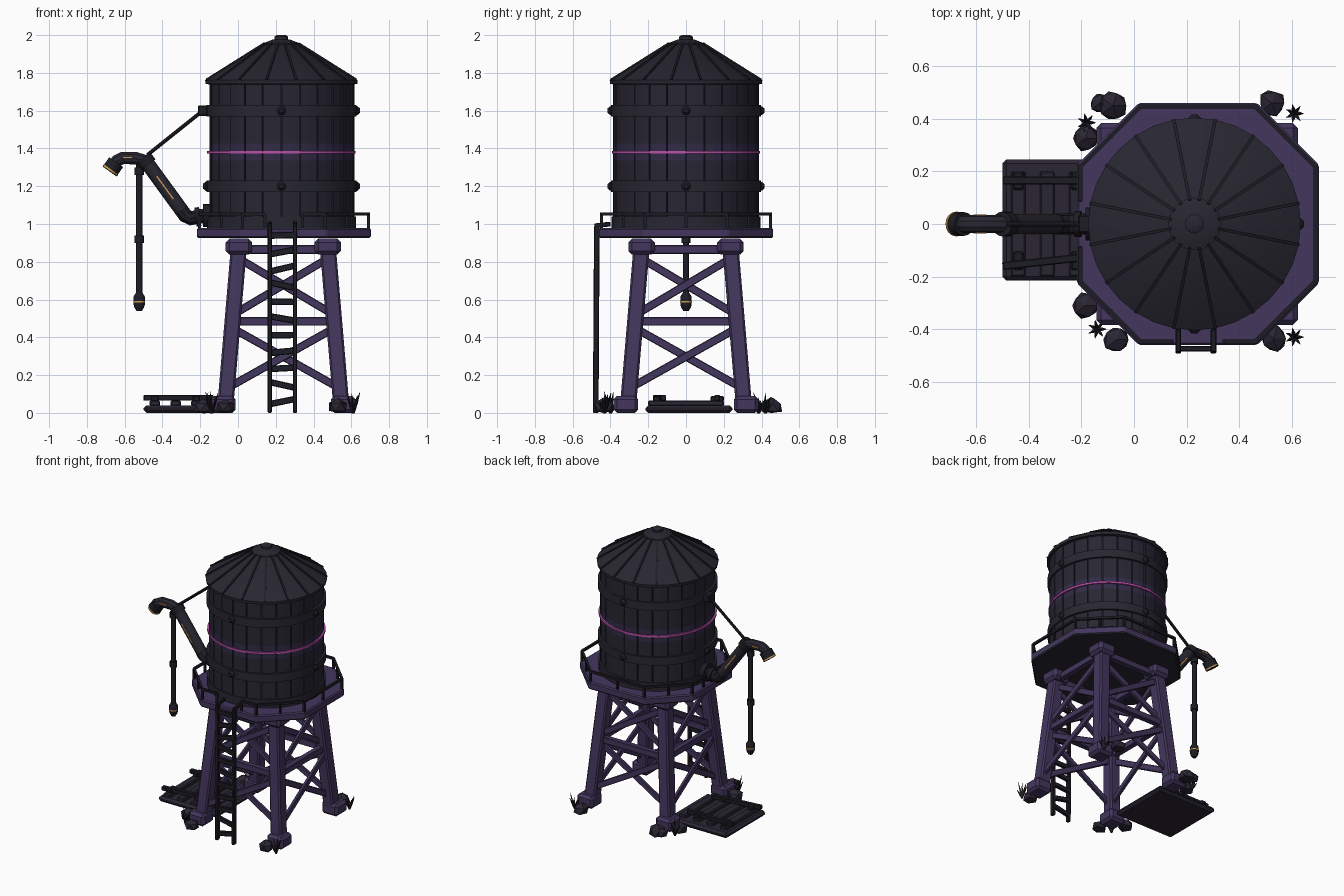
import bpy, bmesh, math, random
from mathutils import Vector, Matrix

random.seed(4)
cube = bpy.data.objects.get("Cube")
if cube:
    bpy.data.objects.remove(cube, do_unlink=True)


def material(name, r, g, b):
    m = bpy.data.materials.new(name)
    m.use_nodes = True
    m.diffuse_color = (r, g, b, 1)
    m.node_tree.nodes["Principled BSDF"].inputs["Base Color"].default_value = (r, g, b, 1)
    return m


PURPLE = material("purple timber", 0.056, 0.037, 0.11)
WOOD = material("dark stave wood", 0.021, 0.019, 0.032)
GLOW = material("violet tinted wood", 0.032, 0.023, 0.062)
ROOF = material("roof slate", 0.021, 0.02, 0.031)
METAL = material("black metal", 0.012, 0.012, 0.018)
PINK = material("pink light", 0.5, 0.08, 0.4)
GOLD = material("gold trim", 0.65, 0.33, 0.08)
ROCK = material("dark rock", 0.023, 0.019, 0.034)
CX = 0.23
UP = Vector((0, 0, 1))


def finish(name, bm, *mats, bevel=0, smooth=False):
    bmesh.ops.recalc_face_normals(bm, faces=bm.faces)
    me = bpy.data.meshes.new(name)
    bm.to_mesh(me)
    bm.free()
    for m in mats:
        me.materials.append(m)
    ob = bpy.data.objects.new(name, me)
    bpy.context.collection.objects.link(ob)
    if bevel:
        mod = ob.modifiers.new("bevel", "BEVEL")
        mod.width, mod.segments = bevel, 1
    if smooth:
        bpy.ops.object.select_all(action="DESELECT")
        ob.select_set(True)
        bpy.context.view_layer.objects.active = ob
        bpy.ops.object.shade_smooth_by_angle(angle=math.radians(35))
    return ob


def box(name, loc, size, mat, rot=Matrix(), bevel=0.006):
    bm = bmesh.new()
    bmesh.ops.create_cube(bm, size=1, matrix=Matrix.Translation(loc) @ rot @ Matrix.Diagonal((*size, 1)))
    return finish(name, bm, mat, bevel=bevel)


def beam(name, a, b, w, h, mat, bevel=0.004):
    a, b = Vector(a), Vector(b)
    d = (b - a).normalized()
    side = d.cross(UP if abs(d.z) < 0.95 else Vector((0, 1, 0))).normalized()
    rot = Matrix((side, d, side.cross(d))).transposed().to_4x4()
    return box(name, (a + b) / 2, (w, (b - a).length, h), mat, rot, bevel)


def lathe(name, prof, segs, mat, at=(CX, 0, 0), axis=UP, smooth=True, close=False):
    bm = bmesh.new()
    rot = UP.rotation_difference(Vector(axis)).to_matrix()
    rings = []
    for r, z in prof:
        rings.append([bm.verts.new(Vector(at) + rot @ Vector((r * math.cos(t), r * math.sin(t), z)))
                      for t in (math.tau * i / segs for i in range(segs))])
    pairs = list(zip(rings, rings[1:])) + ([(rings[-1], rings[0])] if close else [])
    for p, q in pairs:
        for i in range(segs):
            j = (i + 1) % segs
            bm.faces.new((p[i], p[j], q[j], q[i]))
    if not close:
        bm.faces.new(rings[0])
        bm.faces.new(rings[-1])
    return finish(name, bm, mat, smooth=smooth)


def rod(name, a, b, r, mat, segs=12):
    a, b = Vector(a), Vector(b)
    return lathe(name, [(r, 0), (r, (b - a).length)], segs, mat, a, b - a)


def tube(name, pts, r, mat):
    cu = bpy.data.curves.new(name, "CURVE")
    cu.dimensions, cu.bevel_depth, cu.bevel_resolution, cu.use_fill_caps = "3D", r, 3, True
    sp = cu.splines.new("POLY")
    sp.points.add(len(pts) - 1)
    for p, co in zip(sp.points, pts):
        p.co = (*co, 1)
    tmp = bpy.data.objects.new(name, cu)
    bm = bmesh.new()
    me = bpy.data.meshes.new_from_object(tmp)
    bm.from_mesh(me)
    bpy.data.objects.remove(tmp)
    return finish(name, bm, mat, smooth=True)


# Tank: core and slightly uneven staves, tinted around the light strip
lathe("tank_core", [(0.372, 0.98), (0.372, 1.75)], 48, METAL)
bm = bmesh.new()
N = 24
heights = (0.98, 1.335, 1.425, 1.75)
for i in range(N):
    r = 0.384 + random.uniform(-0.004, 0.004)
    angles = [math.tau * (i + f) / N for f in (0.03, 0.5, 0.97)]
    rows = []
    for z in heights:
        rows.append([bm.verts.new((CX + q * math.cos(t), q * math.sin(t), z))
                     for q, ts in ((r, angles), (0.36, angles[::-1])) for t in ts])
    for k, (p, q) in enumerate(zip(rows, rows[1:])):
        for j in range(6):
            f = bm.faces.new((p[j - 1], p[j], q[j], q[j - 1]))
            f.material_index = int(k == 1)
    bm.faces.new(rows[0])
    bm.faces.new(rows[-1])
finish("tank_staves", bm, WOOD, GLOW)


def hoop(name, z, h, r, mat):
    lathe(name, [(0.37, z - h), (r, z - h), (r, z + h), (0.37, z + h)], 48, mat, close=True)


for z in (1.2, 1.6):
    hoop("tank_hoop", z, 0.03, 0.398, ROOF)
    for k in range(4):
        d = Vector((math.cos(k * math.pi / 2), math.sin(k * math.pi / 2), 0))
        lathe("hoop_bolt", [(0.024, 0), (0.024, 0.012), (0.012, 0.026)], 10, METAL,
              Vector((CX, 0, z)) + d * 0.39, d)
hoop("tank_base_hoop", 1.01, 0.03, 0.394, ROOF)
hoop("light_strip", 1.38, 0.007, 0.393, PINK)

# Roof with seams and a cap
lathe("roof", [(0.36, 1.735), (0.402, 1.742), (0.404, 1.762), (0.09, 1.955)], 32, ROOF)
for i in range(16):
    t = math.tau * (i + 0.5) / 16
    c, s = math.cos(t), math.sin(t)
    beam("roof_seam", (CX + 0.403 * c, 0.403 * s, 1.763), (CX + 0.09 * c, 0.09 * s, 1.956), 0.012, 0.014, METAL, 0)
lathe("roof_cap", [(0.1, 1.94), (0.1, 1.955), (0.045, 1.977), (0.036, 1.977), (0.036, 1.992), (0.024, 2.0)], 20, ROOF)

# Octagonal deck: purple above and on the rim, dark underneath
PX = 0.243


def octagon(a, h):
    return [(PX + x, y) for x, y in ((a, -h), (a, h), (h, a), (-h, a), (-a, h), (-a, -h), (-h, -a), (h, -a))]


bm = bmesh.new()
low, high = ([bm.verts.new((x, y, z)) for x, y in octagon(0.46, 0.225)] for z in (0.925, 0.98))
for i in range(8):
    bm.faces.new((low[i - 1], low[i], high[i], high[i - 1]))
bm.faces.new(high)
bm.faces.new(low).material_index = 1
finish("deck", bm, PURPLE, WOOD, bevel=0.008)

# Railing, open at the ladder and at the spout
corners = octagon(0.447, 0.218)
for i, (x, y) in enumerate(corners):
    px, py = corners[i - 1]
    beam("rail_post", (x, y, 0.97), (x, y, 1.055), 0.016, 0.016, METAL, 0)
    gap = 0.1 if i == 7 else 0.09 if i == 5 else 0
    a, b, m = Vector((px, py, 1.052)), Vector((x, y, 1.052)), Vector(((x + px) / 2, (y + py) / 2, 1.052))
    d = (b - a).normalized() * gap
    for e, f in ((a, m - d), (m + d, b)):
        beam("rail", e, f, 0.016, 0.016, METAL, 0)
        beam("rail_post", f if f != b else e, (f if f != b else e) - UP * 0.08, 0.014, 0.014, METAL, 0)

# Legs, feet and caps


def leg_point(sx, sy, z):
    o = 0.31 - 0.085 * z
    return Vector((CX + 0.01 + sx * o, sy * o, z))


signs = ((-1, -1), (1, -1), (1, 1), (-1, 1))
for s in signs:
    beam("leg", leg_point(*s, 0.03), leg_point(*s, 0.9), 0.085, 0.085, PURPLE, 0.01)
    box("foot", leg_point(*s, 0.045) + Vector((s[0], s[1], 0)) * 0.012, (0.13, 0.13, 0.09), PURPLE, bevel=0.018)
    box("leg_cap", leg_point(*s, 0.88), (0.14, 0.14, 0.085), PURPLE, bevel=0.02)

# Cross bracing on each side
for s, t in zip(signs, signs[1:] + signs[:1]):
    for z in (0.485, 0.865):
        beam("cross_beam", leg_point(*s, z), leg_point(*t, z), 0.04, 0.045, PURPLE)
    for z0, z1 in ((0.13, 0.45), (0.52, 0.82)):
        for p, q in ((s, t), (t, s)):
            n = (leg_point(*s, 0) + leg_point(*t, 0)) / 2 - Vector((CX + 0.01, 0, 0))
            off = n.normalized() * (0.012 if p == s else -0.012)
            beam("diagonal_brace", leg_point(*p, z0) + off, leg_point(*q, z1) + off, 0.022, 0.042, PURPLE)

# Ladder
for x in (0.168, 0.302):
    beam("ladder_rail", (x, -0.478, 0), (x, -0.472, 0.99), 0.022, 0.03, METAL)
    beam("ladder_hook", (x, -0.485, 0.99), (x, -0.4, 1.0), 0.022, 0.025, METAL)
for k in range(11):
    tilt = random.uniform(-0.018, 0.018)
    z = 0.06 + 0.088 * k
    beam("ladder_rung", (0.168, -0.474, z - tilt), (0.302, -0.474, z + tilt), 0.022, 0.034, METAL)

# Water spout with elbow and nozzle head
rod("spout_flange", (-0.14, 0, 1.045), (-0.185, 0, 1.045), 0.062, METAL, 16)
tube("spout_elbow", [(-0.15, 0, 1.045), (-0.21, 0, 1.04), (-0.25, 0, 1.03), (-0.28, 0, 1.045), (-0.3, 0, 1.075)], 0.04, METAL)
rod("elbow_ring", (-0.2, 0, 1.04), (-0.225, 0, 1.037), 0.05, METAL, 16)
low_end, top_end = Vector((-0.275, 0, 1.04)), Vector((-0.49, 0, 1.335))
rod("spout_pipe", low_end, top_end, 0.038, ROOF, 16)
along = (top_end - low_end).normalized()
rod("spout_collar", top_end - along * 0.025, top_end + along * 0.02, 0.047, METAL, 16)
tube("spout_head", [(-0.485, 0, 1.33), (-0.54, 0, 1.348), (-0.61, 0, 1.35), (-0.64, 0, 1.335), (-0.665, 0, 1.3)], 0.035, ROOF)
rod("nozzle", (-0.645, 0, 1.327), (-0.68, 0, 1.278), 0.045, METAL, 16)
rod("nozzle_trim", (-0.672, 0, 1.289), (-0.677, 0, 1.282), 0.047, GOLD, 16)
for side in (-1, 1):
    for f, w in ((0.38, 0.025), (0.5, 0.04), (0.64, 0.03)):
        p = low_end.lerp(top_end, f) + Vector((0, side * 0.037, 0))
        beam("spout_marking", p - along * w, p + along * w, 0.004, 0.007, GOLD, 0)
    beam("head_marking", (-0.56, side * 0.034, 1.352), (-0.61, side * 0.034, 1.352), 0.004, 0.006, GOLD, 0)

# Hanging hose and stay rod
HX = -0.523
rod("hose", (HX, 0, 0.6), (HX, 0, 1.33), 0.017, METAL)
for z in (0.92, 1.28):
    rod("hose_collar", (HX, 0, z - 0.02), (HX, 0, z + 0.02), 0.025, METAL)
lathe("hose_nozzle", [(0.015, 0.54), (0.026, 0.56), (0.03, 0.575), (0.03, 0.615), (0.018, 0.635)], 12, METAL, (HX, 0, 0))
rod("hose_trim", (HX, 0, 0.585), (HX, 0, 0.593), 0.0315, GOLD)
rod("stay_rod", (-0.48, 0, 1.365), (-0.18, 0, 1.605), 0.01, METAL, 8)
box("stay_bracket", (-0.185, 0, 1.6), (0.055, 0.07, 0.055), METAL)

# Track bed with sleepers and rails
box("track_bed", (-0.26, 0.015, 0.02), (0.48, 0.46, 0.04), ROCK, bevel=0.015)
for x in (-0.44, -0.33, -0.22, -0.11):
    box("sleeper", (x, 0.0, 0.05), (0.055, 0.4, 0.03), WOOD)
for y, skew in ((0.165, 0), (-0.14, 0.02)):
    beam("track_rail", (-0.5, y - skew, 0.08), (-0.13, y + skew, 0.08), 0.03, 0.03, METAL)
    for x in (-0.44, -0.22):
        box("rail_clip", (x, y, 0.075), (0.04, 0.07, 0.03), METAL)

# Rocks and grass tufts around the feet
for x, y, r in ((-0.08, 0.45, 0.06), (-0.13, 0.46, 0.04), (-0.185, 0.325, 0.055), (0.525, 0.46, 0.055),
                (-0.185, -0.31, 0.055), (-0.065, -0.44, 0.055), (0.53, -0.435, 0.055)):
    bm = bmesh.new()
    bmesh.ops.create_icosphere(bm, subdivisions=1, radius=r)
    for v in bm.verts:
        v.co *= random.uniform(0.88, 1.1)
        v.co = (v.co.x + x, v.co.y + y, max(0, v.co.z * 0.85 + 0.03))
    finish("rock", bm, ROCK)
for x, y in ((-0.18, 0.385), (0.61, 0.42), (-0.14, -0.4), (0.61, -0.43)):
    for k in range(7):
        t = math.tau * k / 7
        d = Vector((math.cos(t) * 0.035, math.sin(t) * 0.035, random.uniform(0.05, 0.115)))
        lathe("grass_blade", [(0.008, 0), (0.007, d.length * 0.5), (0.001, d.length)], 4, METAL, (x, y, 0), d, smooth=False)
